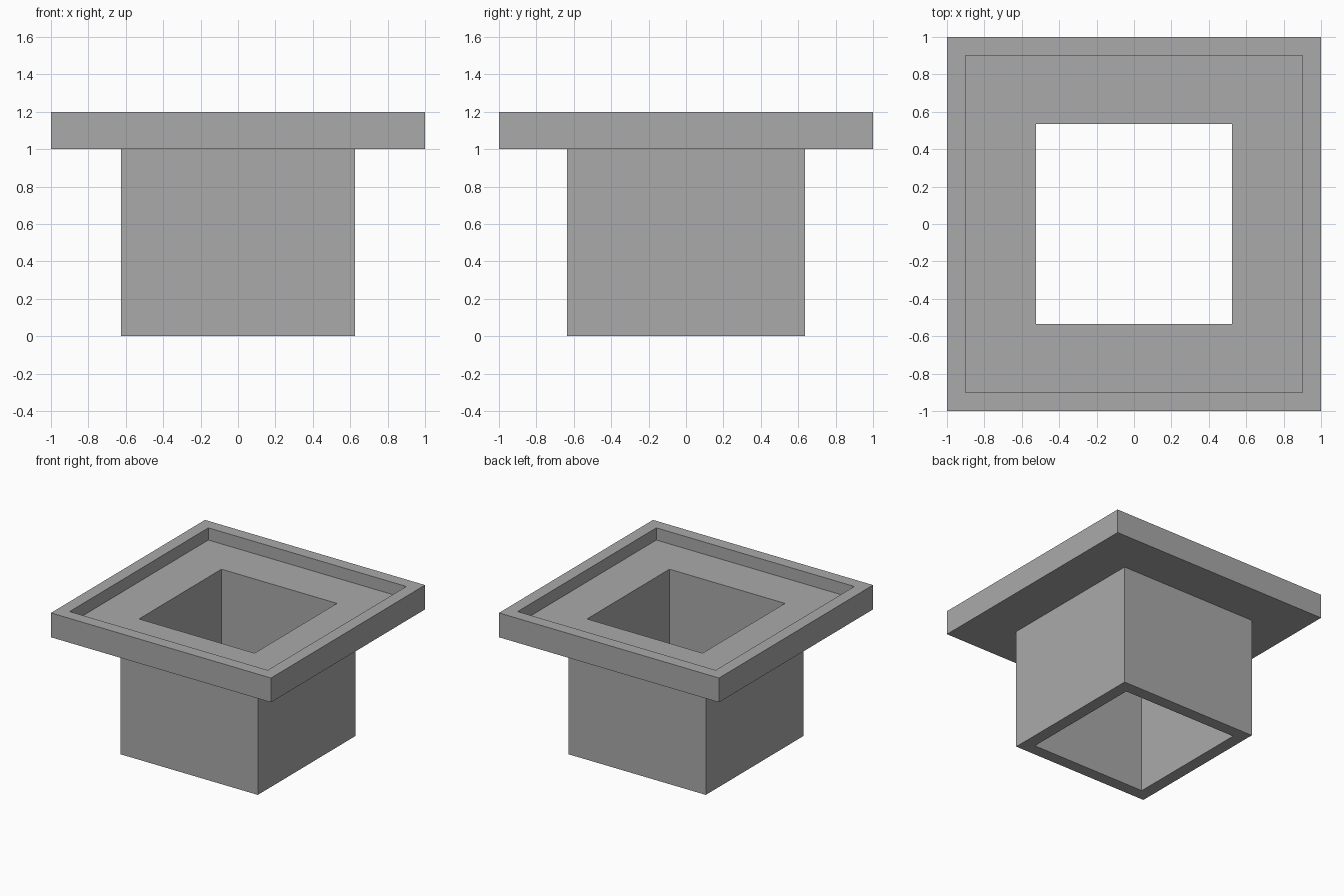
import bpy
import bmesh

cube = bpy.data.objects.get("Cube")
if cube:
    bpy.data.objects.remove(cube, do_unlink=True)

# Single plain grey material
grey = bpy.data.materials.new("plain grey")
grey.use_nodes = True
colour = (0.4, 0.4, 0.4, 1)
grey.diffuse_color = colour
grey.node_tree.nodes["Principled BSDF"].inputs["Base Color"].default_value = colour


def rectangular_loft(name, sections):
    """Bridge rectangles (half x, half y, z) in a closed cycle."""
    bm = bmesh.new()
    rings = [[bm.verts.new((sx * hx, sy * hy, z))
              for sx, sy in ((-1, -1), (1, -1), (1, 1), (-1, 1))]
             for hx, hy, z in sections]
    for lower, upper in zip(rings, rings[1:] + rings[:1]):
        for i in range(4):
            j = (i + 1) % 4
            bm.faces.new((lower[i], lower[j], upper[j], upper[i]))
    bmesh.ops.recalc_face_normals(bm, faces=bm.faces)
    mesh = bpy.data.meshes.new(name)
    bm.to_mesh(mesh)
    bm.free()
    mesh.materials.append(grey)
    obj = bpy.data.objects.new(name, mesh)
    bpy.context.collection.objects.link(obj)
    return obj


# Square tube opening into a wide flange with a raised rim
rectangular_loft("flanged_square_duct", [
    (0.625, 0.635, 0),     # tube outside
    (0.625, 0.635, 1),
    (1, 1, 1),             # flange underside and edge
    (1, 1, 1.2),
    (0.9, 0.9, 1.2),       # rim and recess
    (0.9, 0.9, 1.1),
    (0.525, 0.535, 1.1),   # tube inside
    (0.525, 0.535, 0),
])
